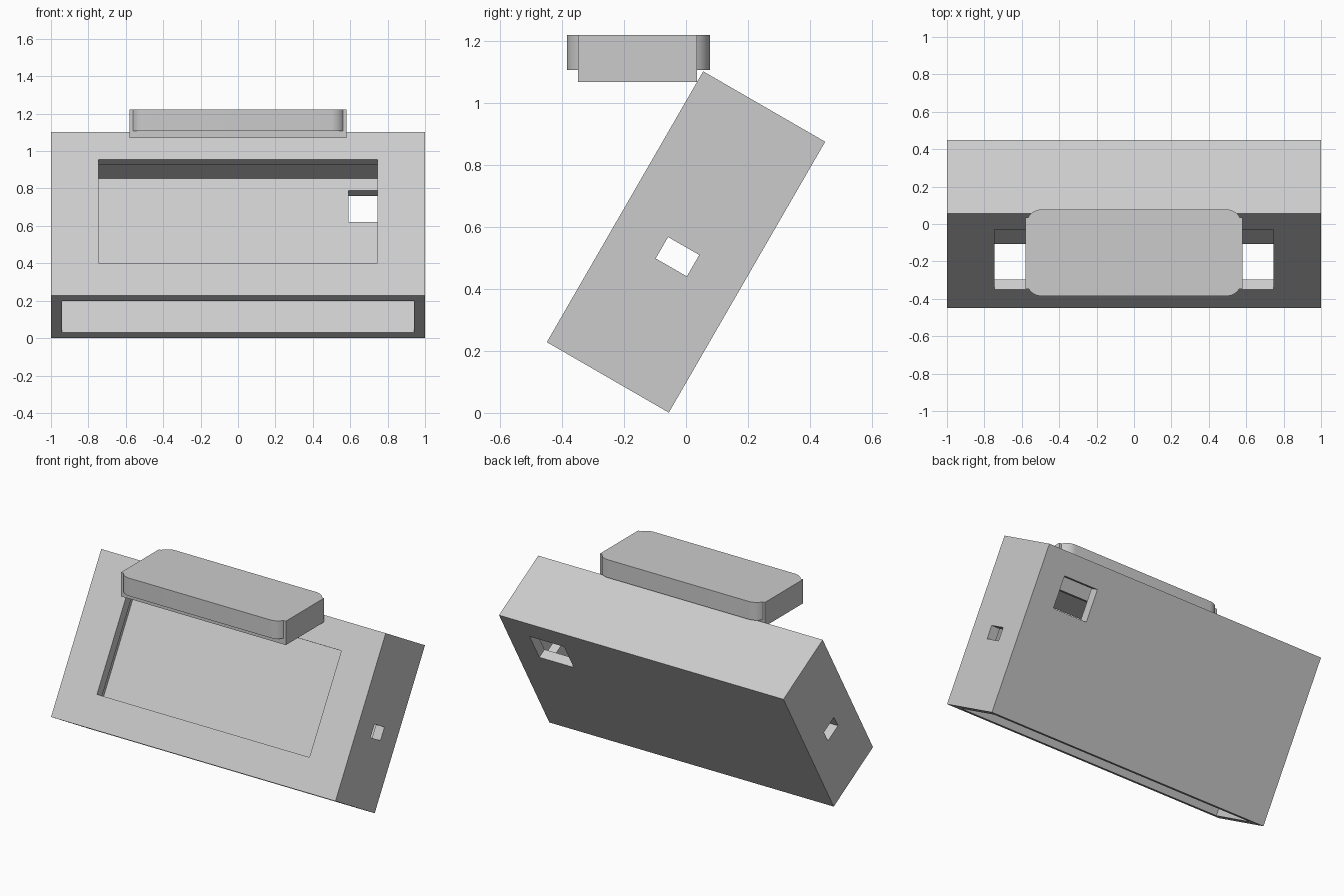
import bpy
import bmesh
import math
from mathutils import Matrix, Vector

cube = bpy.data.objects.get("Cube")
if cube:
    bpy.data.objects.remove(cube, do_unlink=True)

grey = bpy.data.materials.new("light_grey")
grey.use_nodes = True
grey.diffuse_color = (0.6, 0.6, 0.6, 1)
grey.node_tree.nodes["Principled BSDF"].inputs["Base Color"].default_value = grey.diffuse_color

# Body is modelled upright, then leaned back
LEAN = Matrix.Translation((0, 0, 0.552)) @ Matrix.Rotation(math.radians(-30), 4, "X")
W, T, H, WALL = 1.0, 0.2275, 0.505, 0.06  # half sizes and wall thickness


def box(name, low, high, radius=0, matrix=None):
    """Box between two corners, optionally with rounded upright edges."""
    low, high = Vector(low), Vector(high)
    bm = bmesh.new()
    bmesh.ops.create_cube(bm, size=1)
    bmesh.ops.scale(bm, vec=high - low, verts=bm.verts)
    bmesh.ops.translate(bm, vec=(low + high) / 2, verts=bm.verts)
    if radius:
        upright = [e for e in bm.edges
                   if abs(e.verts[0].co.z - e.verts[1].co.z) > 0.01]
        bmesh.ops.bevel(bm, geom=upright, offset=radius, segments=10,
                        profile=0.5, affect="EDGES")
    mesh = bpy.data.meshes.new(name)
    bm.to_mesh(mesh)
    bm.free()
    mesh.materials.append(grey)
    obj = bpy.data.objects.new(name, mesh)
    bpy.context.collection.objects.link(obj)
    if matrix:
        obj.matrix_world = matrix
    return obj


def combine(target, other, operation):
    """Apply a boolean and remove the helper."""
    other.hide_render = True
    mod = target.modifiers.new("boolean", "BOOLEAN")
    mod.operation, mod.object, mod.solver = operation, other, "EXACT"
    bpy.context.view_layer.update()
    bpy.context.view_layer.objects.active = target
    bpy.ops.object.modifier_apply(modifier=mod.name)
    bpy.data.objects.remove(other, do_unlink=True)


# Hollow housing, open at the bottom
housing = box("housing", (-W, -T, -H), (W, T, H), matrix=LEAN)
cuts = {
    "interior": ((WALL - W, WALL - T, -H - 0.1), (W - WALL, T - WALL, H - WALL)),
    "screen_window": ((-0.747, -T - 0.1, -0.305), (0.747, 0, 0.335)),
    "rear_port": ((0.59, 0, 0.175), (0.832, T + 0.1, 0.37)),
    "side_holes": ((-W - 0.1, -0.058, -0.095), (W + 0.1, 0.058, -0.015)),
}
for name, (low, high) in cuts.items():
    combine(housing, box(name, low, high, matrix=LEAN), "DIFFERENCE")

# Top button: rounded slab joined to a slightly deeper core
button = box("top_button", (-0.575, -0.385, 1.107), (0.575, 0.078, 1.221), radius=0.08)
core = box("button_core", (-0.58, -0.348, 1.069), (0.58, 0.036, 1.221))
combine(button, core, "UNION")

bpy.ops.object.select_all(action="DESELECT")
button.select_set(True)
bpy.context.view_layer.objects.active = button
bpy.ops.object.shade_smooth_by_angle(angle=math.radians(25))
